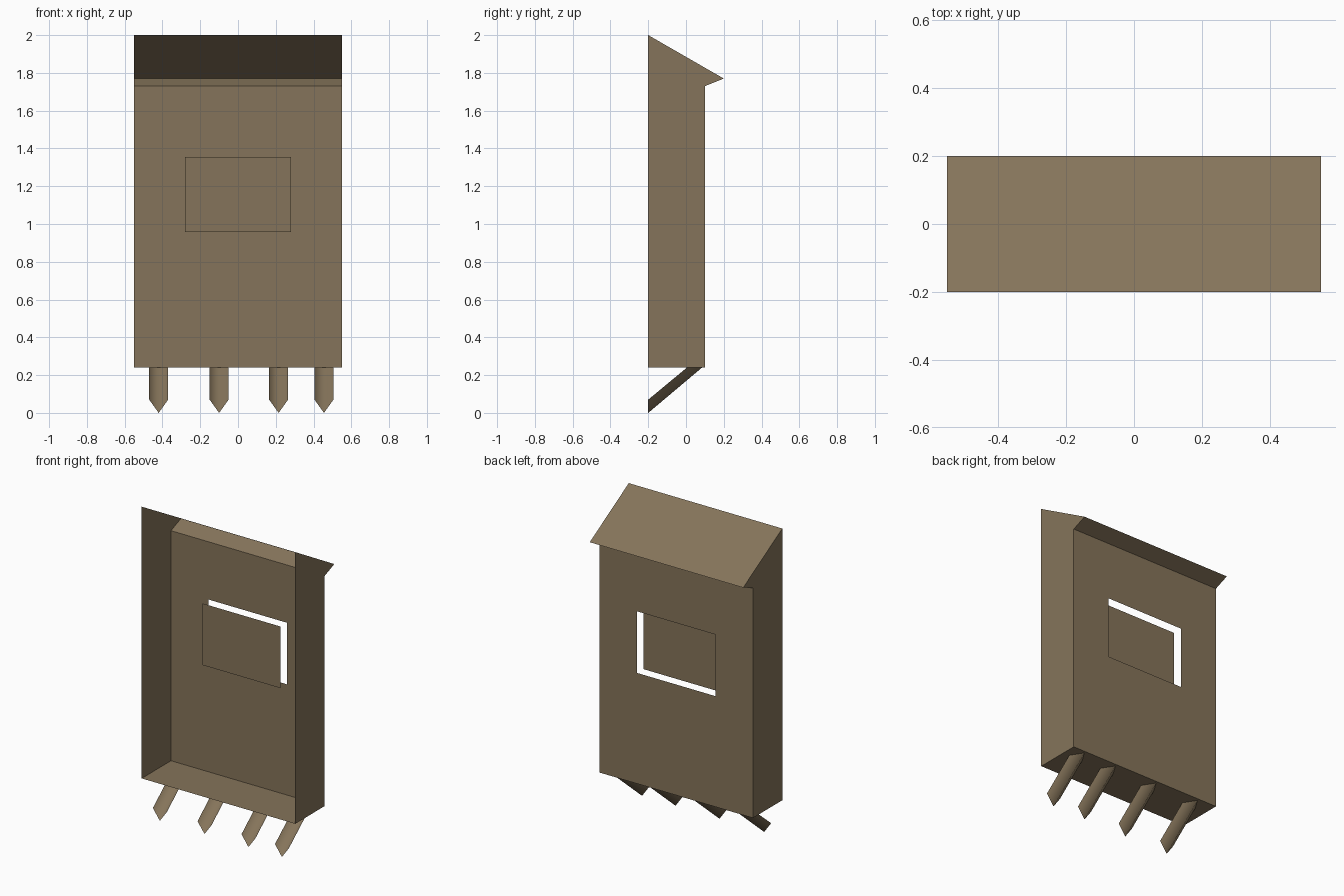
import bpy

if "Cube" in bpy.data.objects:
    bpy.data.objects.remove(bpy.data.objects["Cube"])

wood = bpy.data.materials.new("weathered brown wood")
wood.diffuse_color = (0.235, 0.175, 0.103, 1)
wood.use_nodes = True
wood.node_tree.nodes["Principled BSDF"].inputs["Base Color"].default_value = wood.diffuse_color


def make(name, verts, faces, smooth=False):
    mesh = bpy.data.meshes.new(name)
    mesh.from_pydata(verts, [], faces)
    mesh.materials.append(wood)
    if smooth:
        mesh.shade_smooth()
    obj = bpy.data.objects.new(name, mesh)
    bpy.context.collection.objects.link(obj)
    return obj


W, FRONT, BACK, FLOOR, EAVE = 0.55, -0.2, 0.1, 0.24, 1.73
WIN_X, WIN_LOW, WIN_HIGH = 0.28, 0.957, 1.356

# Side profile (y, z): floor front, floor back, eave, roof tip, roof top
profile = [(FRONT, FLOOR), (BACK, FLOOR), (BACK, EAVE), (0.2, 1.77), (FRONT, 2.0)]
n = len(profile)
verts = [(x, y, z) for x in (-W, W) for y, z in profile]
# Side walls; the wall side (front) stays open
make("side_walls", verts, [tuple(range(n))[::-1], tuple(range(n, 2 * n))])


# Sheets spanning the width between two neighbouring profile points
def sheet(name, i):
    (y0, z0), (y1, z1) = profile[i], profile[i + 1]
    make(name, [(-W, y0, z0), (W, y0, z0), (W, y1, z1), (-W, y1, z1)],
         [(3, 2, 1, 0)])


sheet("floor", 0)
sheet("eave_lip", 2)
sheet("roof", 3)

# Back wall: a frame around the window opening
outer = [(-W, FLOOR), (W, FLOOR), (W, EAVE), (-W, EAVE)]
inner = [(-WIN_X, WIN_LOW), (WIN_X, WIN_LOW), (WIN_X, WIN_HIGH), (-WIN_X, WIN_HIGH)]
make("back_wall", [(x, BACK, z) for x, z in outer + inner],
     [(i, i + 4, (i + 1) % 4 + 4, (i + 1) % 4) for i in range(4)])

# Recessed window panel set inside the opening
make("window_panel", [(x, 0.035, z) for x, z in inner], [(3, 2, 1, 0)])

# Slanted support struts with a V-shaped underside
for i, c in enumerate((-0.42, -0.1, 0.215, 0.455)):
    h = 0.05
    low = [(c - h, FRONT, 0.07), (c, FRONT, 0.0), (c + h, FRONT, 0.07)]
    high = [(c - h, 0.005, FLOOR), (c, 0.085, FLOOR), (c + h, 0.005, FLOOR)]
    make(f"support_strut_{i + 1}", low + high, [(0, 1, 4, 3), (1, 2, 5, 4)], True)
